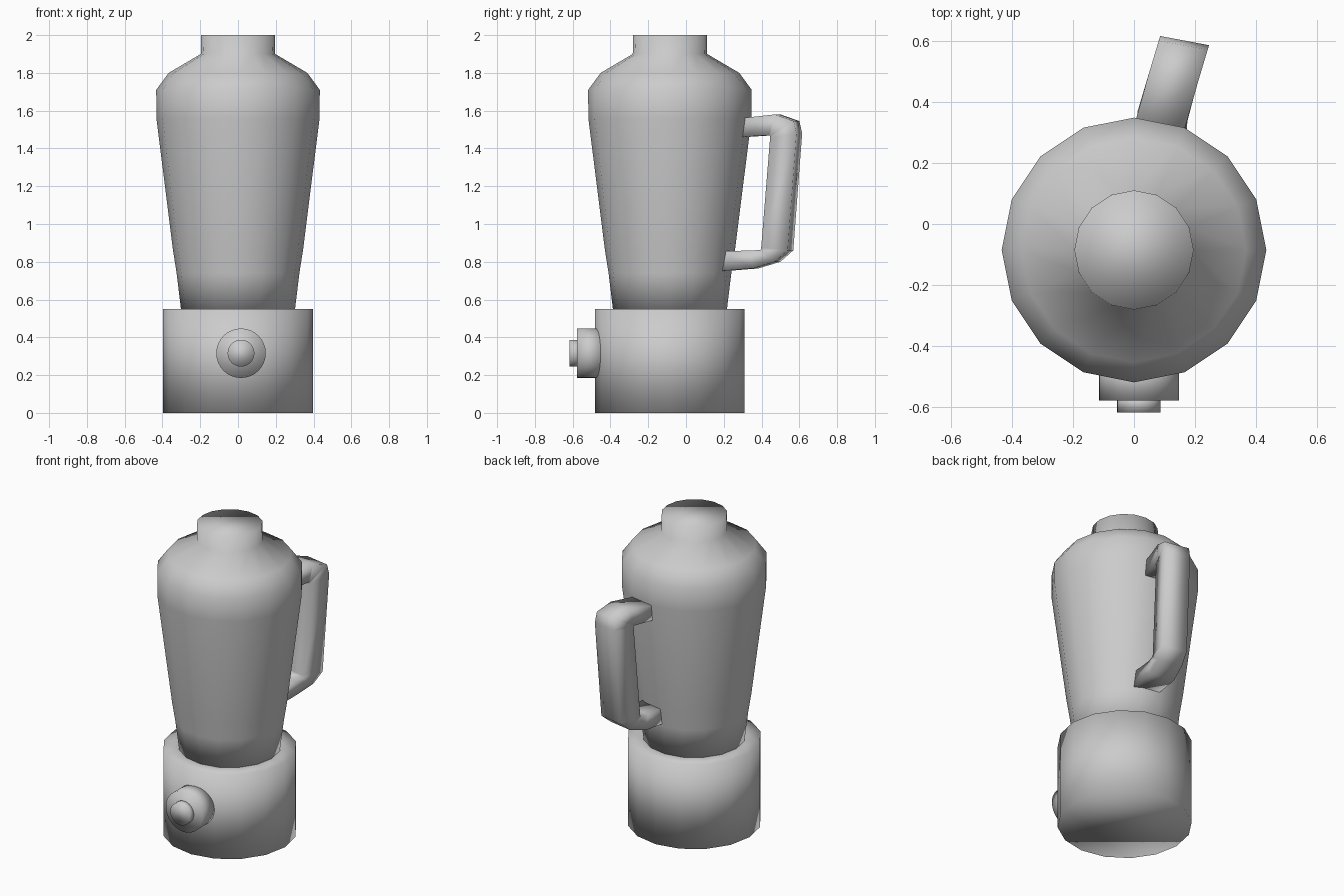
import bpy, bmesh
from math import cos, sin, tau, radians
from mathutils import Matrix

if "Cube" in bpy.data.objects:
    bpy.data.objects.remove(bpy.data.objects["Cube"])

AXIS_Y = -0.085   # the body axis sits slightly in front of the origin


def finish(name, bm):
    bmesh.ops.remove_doubles(bm, verts=bm.verts, dist=0.0005)
    bmesh.ops.recalc_face_normals(bm, faces=bm.faces)
    for f in bm.faces:
        f.smooth = True
    mesh = bpy.data.meshes.new(name)
    bm.to_mesh(mesh)
    bm.free()
    obj = bpy.data.objects.new(name, mesh)
    bpy.context.collection.objects.link(obj)
    return obj


def skin(name, rings):
    """Join successive rings of points with quads and cap both ends."""
    bm = bmesh.new()
    rows = [[bm.verts.new(p) for p in ring] for ring in rings]
    n = len(rows[0])
    for a, b in zip(rows, rows[1:]):
        for i in range(n):
            j = (i + 1) % n
            bm.faces.new((a[i], a[j], b[j], b[i]))
    bm.faces.new(rows[0])
    bm.faces.new(rows[-1])
    return finish(name, bm)


def lathe(name, profile, sides, place):
    rings = [[place @ Matrix.Rotation(tau * i / sides, 4, 'Z')
              @ Matrix.Translation((r, 0, z)).to_translation()
              for i in range(sides)] for r, z in profile]
    return skin(name, rings)


body = Matrix.Translation((0, AXIS_Y, 0))

# Motor base
lathe("motor_base", [(0.396, 0), (0.396, 0.55), (0.302, 0.551)], 16, body)

# Jar with shoulder and neck
lathe("jar", [(0.302, 0.55), (0.325, 0.74), (0.344, 0.86), (0.432, 1.56),
              (0.433, 1.71), (0.367, 1.80), (0.197, 1.90), (0.195, 2.0)], 16, body)

# Control knob and its button, facing the front
knob = (Matrix.Translation((0.016, 0, 0.316)) @ Matrix.Rotation(radians(90), 4, 'X')
        @ Matrix.Rotation(radians(0), 4, 'Z'))
lathe("knob", [(0.131, 0.44), (0.131, 0.577)], 32, knob)
lathe("knob_button", [(0.071, 0.56), (0.071, 0.617)], 32, knob)


# Handle: rectangular bar, stations of (outer y, outer z, inner y, inner z)
def side_x(y):
    """Sideways drift of the handle as it leaves the jar."""
    return max(0.0, (y - 0.33) * 0.30)


stations = [(0.32, 1.56, 0.31, 1.46),
            (0.50, 1.58, 0.47, 1.47),
            (0.60, 1.545, 0.475, 1.468),
            (0.615, 1.48, 0.475, 1.455),
            (0.568, 0.86, 0.428, 0.875),
            (0.50, 0.80, 0.425, 0.862),
            (0.385, 0.765, 0.37, 0.86),
            (0.20, 0.75, 0.22, 0.855)]
rings = []
for yo, zo, yi, zi in stations:
    xo, xi = side_x(yo), side_x(yi)
    rings.append([(xo, yo, zo), (xo + 0.16, yo - 0.03, zo),
                  (xi + 0.16, yi - 0.03, zi), (xi, yi, zi)])
skin("handle", rings)
